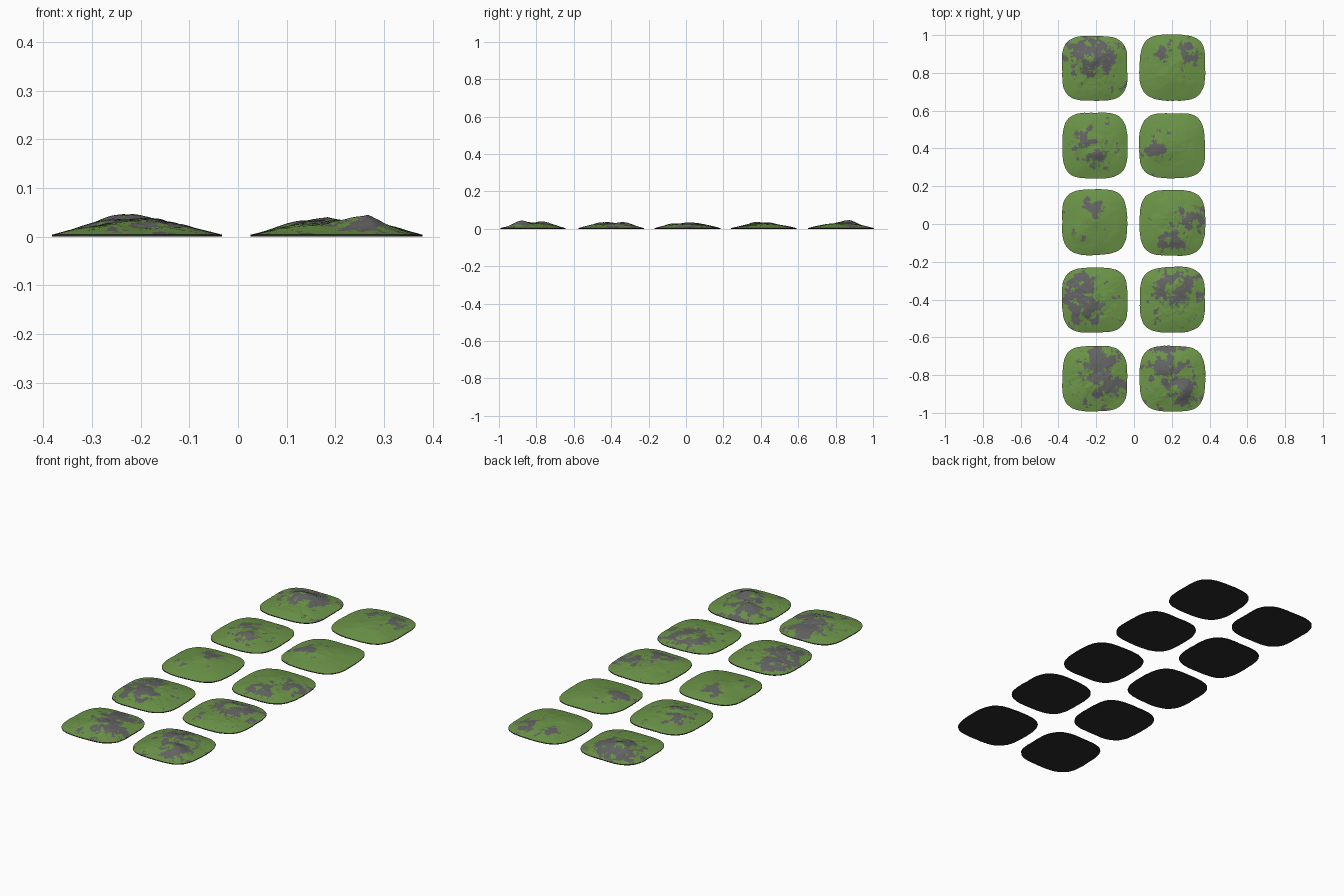
import bpy, bmesh, math
from mathutils import Vector, noise

if "Cube" in bpy.data.objects:
    bpy.data.objects.remove(bpy.data.objects["Cube"])


def material(name, rgb):
    m = bpy.data.materials.new(name)
    m.diffuse_color = (*rgb, 1)
    m.use_nodes = True
    m.node_tree.nodes["Principled BSDF"].inputs["Base Color"].default_value = m.diffuse_color
    return m


MATS = [material("grass", (0.15, 0.30, 0.065)),
        material("rock", (0.125, 0.125, 0.125)),
        material("base_dark", (0.025, 0.025, 0.025))]

RINGS, SEGS = 48, 160
HALF, RIM = 0.173, 0.004

# name: centre, dome height, roughness, rock share, peaks (dx, dy, height, radius)
HILLS = [
    ("hill_1", (-0.208, 0.825), 0.027, 0.8, 0.34, [(-0.05, 0.05, 0.018, 0.06), (0.03, 0.06, 0.010, 0.06)]),
    ("hill_2", (0.204, 0.828), 0.027, 0.4, 0.12, [(0.06, 0.07, 0.008, 0.06), (-0.04, 0.09, 0.006, 0.04)]),
    ("hill_3", (-0.208, 0.415), 0.027, 0.5, 0.15, [(0.01, -0.045, 0.011, 0.04), (-0.06, 0.02, 0.006, 0.04)]),
    ("hill_4", (0.202, 0.415), 0.026, 0.35, 0.08, [(-0.09, -0.02, 0.011, 0.05)]),
    ("hill_5", (-0.208, 0.010), 0.029, 0.35, 0.08, [(-0.08, -0.07, 0.004, 0.04), (0.0, 0.05, 0.004, 0.06)]),
    ("hill_6", (0.204, 0.006), 0.027, 0.6, 0.20, [(0.0, -0.09, 0.009, 0.05), (0.11, 0.02, 0.008, 0.05)]),
    ("hill_7", (-0.208, -0.402), 0.028, 0.8, 0.34, [(-0.06, -0.05, 0.012, 0.06), (-0.08, 0.07, 0.010, 0.05)]),
    ("hill_8", (0.204, -0.402), 0.028, 0.7, 0.26, [(-0.02, 0.08, 0.012, 0.05), (0.05, 0.06, 0.006, 0.06)]),
    ("hill_9", (-0.208, -0.818), 0.027, 0.9, 0.36, [(0.05, -0.03, 0.009, 0.06), (0.02, 0.09, 0.008, 0.05)]),
    ("hill_10", (0.204, -0.818), 0.026, 0.9, 0.36, [(0.065, -0.07, 0.026, 0.05), (-0.03, 0.06, 0.012, 0.06)]),
]


def outline(a, seed):
    # rounded square with a slightly uneven edge
    c, s = math.cos(a), math.sin(a)
    r = HALF / (abs(c) ** 3.4 + abs(s) ** 3.4) ** (1 / 3.4)
    p = Vector((c * 1.6, s * 1.6, seed * 7.3))
    return r * (1 + 0.025 * noise.noise(p) + 0.008 * noise.noise(p * 6))


def height(x, y, t, seed, dome, rough, peaks):
    fade = 1 - t ** 1.9
    p = Vector((x * 14, y * 14, seed * 5.1))
    warp = noise.noise_vector(p) * 0.5
    h = dome * (1 - t ** 1.8) * (0.9 + 0.2 * noise.noise(p * 0.6))
    for px, py, ph, pr in peaks:
        h += ph * math.exp(-((x - px) ** 2 + (y - py) ** 2) / pr ** 2) * fade
    crag = noise.fractal(p * 1.6 + warp, 0.8, 2.1, 5)
    ridge = 0.4 - abs(noise.noise(p * 1.2 + warp))
    h += rough * fade * (0.0036 * crag + 0.005 * ridge)
    return RIM + max(h, 0)


def build_hill(name, centre, dome, rough, share, peaks, seed):
    bm = bmesh.new()

    def ring(t, flat=False):
        out = []
        for k in range(SEGS):
            a = 2 * math.pi * k / SEGS
            r = outline(a, seed) * t
            x, y = r * math.cos(a), r * math.sin(a)
            z = 0 if flat else height(x, y, t, seed, dome, rough, peaks)
            out.append(bm.verts.new((x, y, z)))
        return out

    # terrain surface
    top = bm.verts.new((0, 0, height(0, 0, 0, seed, dome, rough, peaks)))
    rings = [ring(i / RINGS) for i in range(1, RINGS + 1)]
    surface = [bm.faces.new((top, rings[0][k], rings[0][(k + 1) % SEGS])) for k in range(SEGS)]

    def bridge(a, b):
        return [bm.faces.new((a[k], b[k], b[(k + 1) % SEGS], a[(k + 1) % SEGS])) for k in range(SEGS)]

    for a, b in zip(rings, rings[1:]):
        surface += bridge(a, b)
    # thin dark rim and flat underside
    foot = ring(1, True)
    dark = bridge(rings[-1], foot) + [bm.faces.new(foot[::-1])]
    for f in dark:
        f.material_index = 2

    # rock appears on the craggy ground near the peaks
    bm.normal_update()
    scored = []
    for f in surface:
        c = f.calc_center_median()
        near = max(math.exp(-((c.x - p[0]) ** 2 + (c.y - p[1]) ** 2) / (1.7 * p[3]) ** 2) for p in peaks)
        p = Vector((c.x * 22, c.y * 22, seed * 3.7))
        scored.append((near * 0.5 + 0.45 * noise.fractal(p, 0.7, 2.2, 5)
                       + 0.9 * (1 - f.normal.z), f.calc_area(), f))
    scored.sort(key=lambda s: -s[0])
    budget = share * sum(s[1] for s in scored)
    for _, area, f in scored:
        budget -= area
        if budget < 0:
            break
        f.material_index = 1
    for f in bm.faces:
        f.smooth = True
    for e in foot + rings[-1]:
        for edge in e.link_edges:
            if any(f.material_index == 2 for f in edge.link_faces) and edge.other_vert(e) in (foot + rings[-1]):
                edge.smooth = False

    mesh = bpy.data.meshes.new(name)
    bm.to_mesh(mesh)
    bm.free()
    for m in MATS:
        mesh.materials.append(m)
    obj = bpy.data.objects.new(name, mesh)
    obj.location = (*centre, 0)
    bpy.context.collection.objects.link(obj)


for i, hill in enumerate(HILLS):
    build_hill(*hill, seed=i + 1)
